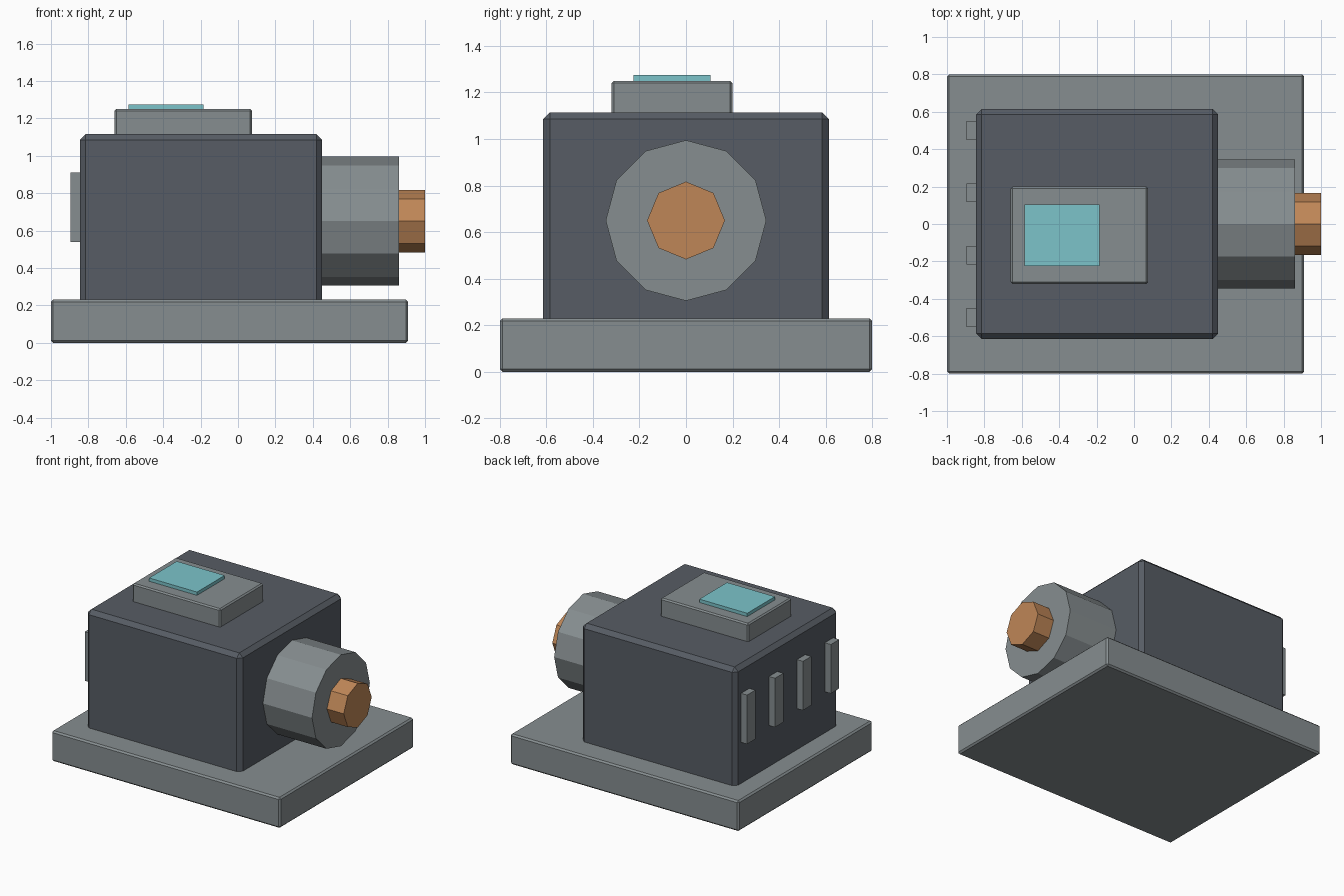
import bpy
import math

cube = bpy.data.objects.get("Cube")
if cube:
    bpy.data.objects.remove(cube, do_unlink=True)


def material(name, rgb):
    mat = bpy.data.materials.new(name)
    mat.use_nodes = True
    colour = (*rgb, 1)
    mat.diffuse_color = colour
    mat.node_tree.nodes["Principled BSDF"].inputs["Base Color"].default_value = colour
    return mat


grey = material("machine grey", (0.24, 0.27, 0.28))
dark = material("dark slate", (0.095, 0.108, 0.128))
copper = material("copper", (0.52, 0.24, 0.095))
cyan = material("screen cyan", (0.20, 0.55, 0.59))


def box(name, x, y, z, mat, bevel=0):
    """Box between the given limits, with an optional flat chamfer."""
    centre = [(a + b) / 2 for a, b in (x, y, z)]
    bpy.ops.mesh.primitive_cube_add(size=1, location=centre)
    obj = bpy.context.object
    obj.name = name
    obj.scale = [b - a for a, b in (x, y, z)]
    bpy.ops.object.transform_apply(location=False, rotation=False, scale=True)
    obj.data.materials.append(mat)
    if bevel:
        mod = obj.modifiers.new("chamfer", 'BEVEL')
        mod.width = bevel
        mod.segments = 1
    return obj


def drum(name, sides, radius, x, mat):
    """Faceted cylinder lying along x, with a corner at the top."""
    bpy.ops.mesh.primitive_cylinder_add(
        vertices=sides, radius=radius, depth=x[1] - x[0],
        location=((x[0] + x[1]) / 2, 0, 0.65), rotation=(0, math.pi / 2, 0))
    obj = bpy.context.object
    obj.name = name
    obj.data.materials.append(mat)


# Base and housing
box("base_plate", (-1, 0.91), (-0.8, 0.8), (0, 0.23), grey, 0.012)
box("housing", (-0.845, 0.45), (-0.615, 0.615), (0.19, 1.115), dark, 0.03)

# Control box and screen on top
box("control_box", (-0.66, 0.075), (-0.32, 0.2), (1.09, 1.25), grey, 0.01)
box("screen", (-0.585, -0.185), (-0.225, 0.105), (1.24, 1.275), cyan)

# Spindle on the side
drum("spindle_drum", 12, 0.345, (0.43, 0.86), grey)
drum("spindle_tip", 8, 0.167, (0.84, 1.0), copper)

# Row of cooling fins on the opposite side
for i in range(4):
    y = -0.5 + i / 3
    box(f"cooling_fin_{i + 1}", (-0.895, -0.83), (y - 0.05, y + 0.05), (0.54, 0.91), grey)
